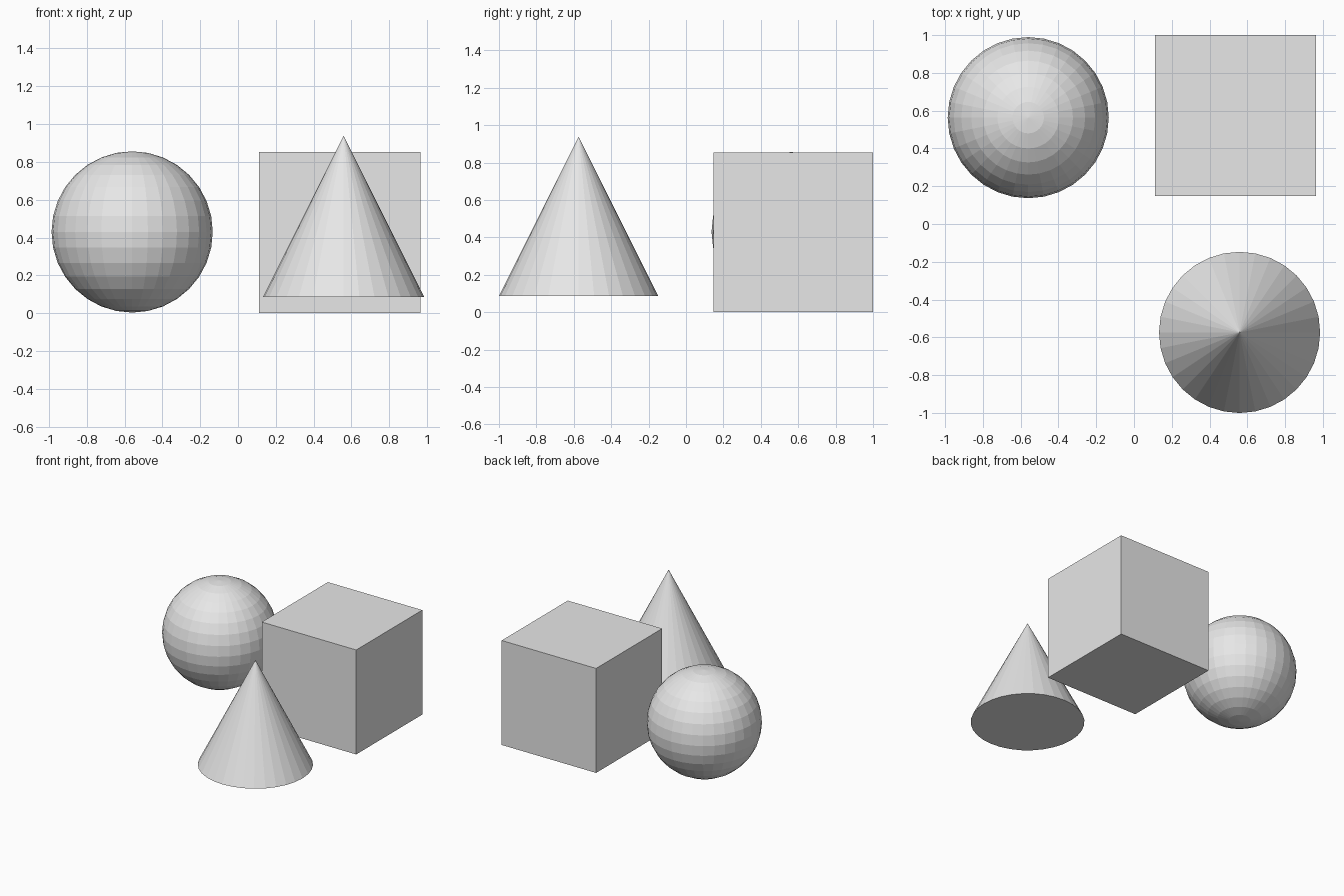
import bpy

cube = bpy.data.objects.get("Cube")
if cube:
    bpy.data.objects.remove(cube, do_unlink=True)

SIZE = 0.853
R = SIZE / 2

# One plain grey for all three solids
grey = bpy.data.materials.new("light_grey")
grey.use_nodes = True
colour = (0.8, 0.8, 0.8, 1)
grey.diffuse_color = colour
grey.node_tree.nodes["Principled BSDF"].inputs["Base Color"].default_value = colour


def finish(name):
    """Name the new solid, colour it and keep its facets flat."""
    obj = bpy.context.object
    obj.name = obj.data.name = name
    obj.data.materials.append(grey)
    bpy.ops.object.shade_flat()


# Box at the back left
bpy.ops.mesh.primitive_cube_add(size=SIZE, location=(0.538, 0.574, R))
finish("box")

# Faceted ball at the back right
bpy.ops.mesh.primitive_uv_sphere_add(
    segments=32, ring_count=16, radius=R, location=(-0.56, 0.563, R + 0.003))
finish("ball")

# Cone at the front left, raised a little
bpy.ops.mesh.primitive_cone_add(
    vertices=32, radius1=R, radius2=0, depth=SIZE, location=(0.559, -0.574, R + 0.086))
finish("cone")
